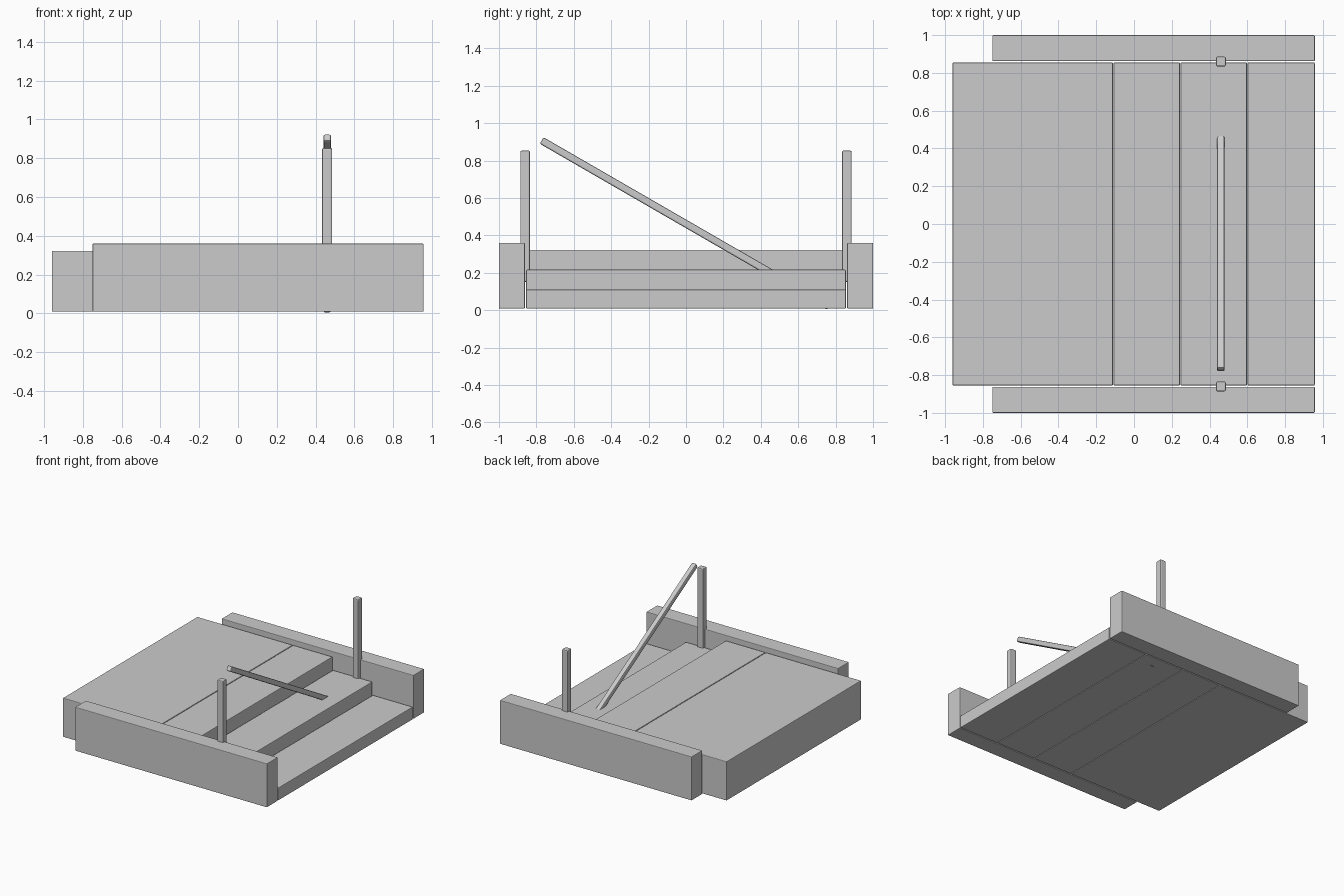
import bpy, math

if "Cube" in bpy.data.objects:
    bpy.data.objects.remove(bpy.data.objects["Cube"])


def block(name, lo, hi, bevel, tilt=0.0):
    """Box between two corners with softly chamfered edges, optionally tilted about x."""
    centre = [(a + b) / 2 for a, b in zip(lo, hi)]
    bpy.ops.mesh.primitive_cube_add(size=1, location=centre)
    ob = bpy.context.object
    ob.name = name
    ob.scale = [b - a for a, b in zip(lo, hi)]
    bpy.ops.object.transform_apply(location=False, rotation=False, scale=True)
    ob.rotation_euler.x = tilt
    mod = ob.modifiers.new("edge_chamfer", "BEVEL")
    mod.width = bevel
    mod.segments = 2
    return ob


BASE = 0.008

# Landing and three steps, each a full-depth block
steps = [
    ("landing", -0.96, -0.112, 0.322),
    ("upper_step", -0.108, 0.243, 0.322),
    ("middle_step", 0.247, 0.598, 0.216),
    ("lower_step", 0.602, 0.957, 0.11),
]
for name, x0, x1, top in steps:
    block(name, (x0, -0.855, BASE), (x1, 0.855, top), 0.005)

# Side walls and handrail posts, mirrored front to back
for name, s in (("front", -1), ("back", 1)):
    y0, y1 = sorted((s * 0.862, s * 1.0))
    block(name + "_wall", (-0.75, y0, BASE), (0.957, y1, 0.36), 0.005)
    y = s * 0.86
    block(name + "_post", (0.434, y - 0.026, 0.15), (0.486, y + 0.026, 0.853), 0.008)

# Leaning rail, tilted 30 degrees and passing down through the middle step
length, half = 1.775, 0.02
rail = block("leaning_rail", (0.46 - half, -length / 2, -half),
             (0.46 + half, length / 2, half), 0.008, math.radians(-30))
rail.location = (0.46, -0.003, 0.463)
